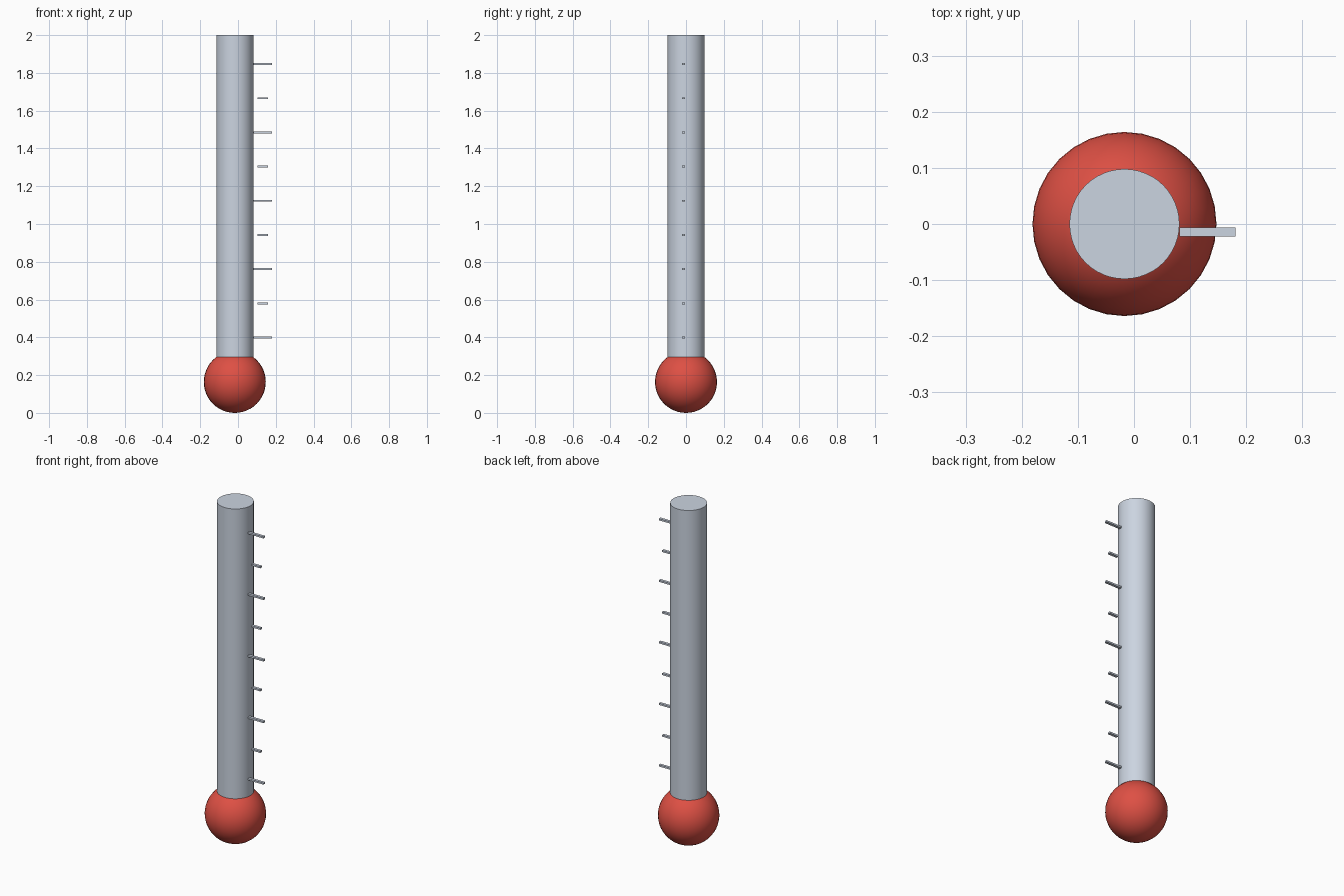
import bpy
import math

cube = bpy.data.objects.get("Cube")
if cube:
    bpy.data.objects.remove(cube, do_unlink=True)


def make_material(name, color):
    mat = bpy.data.materials.new(name)
    mat.use_nodes = True
    mat.diffuse_color = color
    mat.node_tree.nodes["Principled BSDF"].inputs["Base Color"].default_value = color
    return mat


def finish(name, mat, smooth=True):
    obj = bpy.context.object
    obj.name = name
    obj.data.materials.append(mat)
    if smooth:
        bpy.ops.object.shade_smooth_by_angle(angle=math.radians(40))
    return obj


red = make_material("bulb red", (0.73, 0.08, 0.058, 1))
glass = make_material("pale glass grey", (0.60, 0.66, 0.75, 1))

AXIS_X = -0.017
BULB_R = 0.164
TUBE_R = 0.098
TUBE_BOTTOM, TUBE_TOP = 0.29, 2.0

# Round bulb at the base
bpy.ops.mesh.primitive_uv_sphere_add(segments=32, ring_count=24, radius=BULB_R,
                                     location=(AXIS_X, 0, BULB_R))
finish("bulb", red)

# Closed tube rising from the bulb
bpy.ops.mesh.primitive_cylinder_add(vertices=48, radius=TUBE_R, depth=TUBE_TOP - TUBE_BOTTOM,
                                    location=(AXIS_X, 0, (TUBE_TOP + TUBE_BOTTOM) / 2))
finish("tube", glass)

# Scale marks: long and short in turn, sharing one centre line
for i in range(9):
    kind, length = ("short", 0.058) if i % 2 else ("long", 0.1)
    bpy.ops.mesh.primitive_cube_add(size=1, location=(0.131, -0.014, 0.399 + 0.181 * i))
    mark = finish(f"{kind}_scale_mark_{i + 1}", glass, smooth=False)
    mark.scale = (length, 0.016, 0.01)
